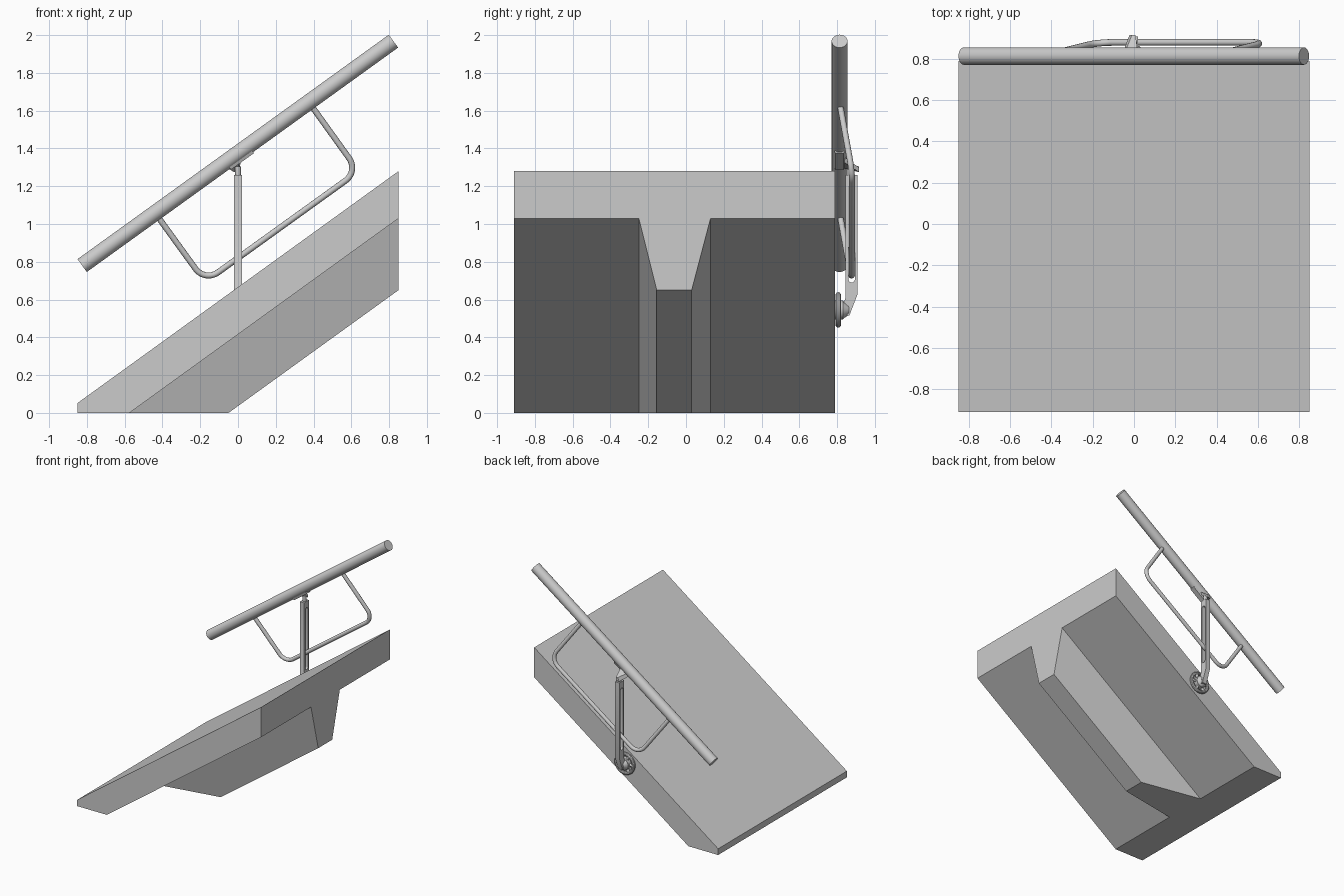
import bpy, bmesh, math
from mathutils import Vector, Matrix

if "Cube" in bpy.data.objects:
    bpy.data.objects.remove(bpy.data.objects["Cube"])

SLOPE = 0.721
ANG = math.atan(SLOPE)


def activate(ob):
    bpy.ops.object.select_all(action='DESELECT')
    ob.select_set(True)
    bpy.context.view_layer.objects.active = ob


def smooth(ob, deg=35):
    activate(ob)
    bpy.ops.object.shade_smooth_by_angle(angle=math.radians(deg))


def loft(name, a, b):
    """Closed solid between two matching rings of points."""
    me = bpy.data.meshes.new(name)
    n = len(a)
    faces = [tuple(range(n)), tuple(range(2 * n - 1, n - 1, -1))]
    faces += [(i, i + n, (i + 1) % n + n, (i + 1) % n) for i in range(n)]
    me.from_pydata(list(a) + list(b), [], faces)
    bm = bmesh.new()
    bm.from_mesh(me)
    bmesh.ops.recalc_face_normals(bm, faces=bm.faces)
    bm.to_mesh(me)
    bm.free()
    ob = bpy.data.objects.new(name, me)
    bpy.context.collection.objects.link(ob)
    return ob


def rod(name, p, q, r, sides=32, r2=None):
    p, q = Vector(p), Vector(q)
    d = q - p
    bm = bmesh.new()
    bmesh.ops.create_cone(bm, cap_ends=True, segments=sides, radius1=r,
                          radius2=r if r2 is None else r2, depth=d.length)
    rot = d.to_track_quat('Z', 'Y').to_matrix().to_4x4()
    bm.transform(Matrix.Translation((p + q) / 2) @ rot)
    me = bpy.data.meshes.new(name)
    bm.to_mesh(me)
    bm.free()
    ob = bpy.data.objects.new(name, me)
    bpy.context.collection.objects.link(ob)
    smooth(ob)
    return ob


def curve(name, splines, dims, cyclic, **settings):
    cu = bpy.data.curves.new(name, 'CURVE')
    cu.dimensions = dims
    for pts in splines:
        s = cu.splines.new('POLY')
        s.points.add(len(pts) - 1)
        for sp, p in zip(s.points, pts):
            sp.co = (*p, 1)
        s.use_cyclic_u = cyclic
    for k, v in settings.items():
        setattr(cu, k, v)
    ob = bpy.data.objects.new(name, cu)
    bpy.context.collection.objects.link(ob)
    return ob


def to_mesh(ob):
    activate(ob)
    bpy.ops.object.convert(target='MESH')
    smooth(bpy.context.object)


def fillet(a, b, c, dist, n=10):
    """Rounded corner at b, as a circular arc starting dist away from it."""
    a, b, c = map(Vector, (a, b, c))
    u, v = (a - b).normalized(), (c - b).normalized()
    half = u.angle(v) / 2
    bis = (u + v).normalized()
    centre = b + bis * dist / math.cos(half)
    s, e = b + u * dist - centre, b + v * dist - centre
    tot = s.angle(e)
    return [centre + (s * math.sin(tot * (1 - i / n)) + e * math.sin(tot * i / n)) / math.sin(tot)
            for i in range(n + 1)]


# Sloping slab
slab = [(-.85, 0), (-.575, 0), (.85, 1.03), (.85, 1.28), (-.85, .052)]
loft("ramp_slab", [(x, -.91, z) for x, z in slab], [(x, .79, z) for x, z in slab])

# Tapered stringer beam under the slab, cut level with the ground
ys = [-.25, -.155, .03, .13]
loft("stringer_beam",
     [(.85, y, z) for y, z in zip(ys, (1.03, .65, .65, 1.03))],
     [(x, y, 0) for y, x in zip(ys, (-.575, -.05, -.05, -.575))])

# Handrail bar
rod("handrail_bar", (-.825, .813, .78), (.823, .813, 1.968), .042)

# Bent lower rod
corners = [(-.44, .813, 1.06), (-.175, .879, .694), (.638, .879, 1.279), (.375, .813, 1.645)]
path = [corners[0]] + fillet(*corners[:3], .085) + fillet(*corners[1:], .085) + [corners[3]]
to_mesh(curve("lower_rod", [path], '3D', False,
              bevel_depth=.016, bevel_resolution=4, use_fill_caps=True))

# Slotted post that leans in to the wall mount
outline = [(.845, 1.26), (.907, 1.26), (.907, .625), (.865, .515),
           (.83, .515), (.83, .57), (.845, .61)]
slot = [(.877 + .017 * math.cos(t), zc + .017 * math.sin(t))
        for zc, t0 in ((1.19, 0), (.707, math.pi))
        for t in [t0 + math.pi * i / 8 for i in range(9)]]
post = curve("slotted_post", [[(y, z, 0) for y, z in outline], [(y, z, 0) for y, z in slot]],
             '2D', True, extrude=.02, fill_mode='BOTH')
post.rotation_euler = (math.pi / 2, 0, math.pi / 2)
to_mesh(post)

# Neck pin and wedge-shaped bracket arm
rod("neck_pin", (0, .877, 1.25), (0, .877, 1.305), .015, 20)
loft("bracket_arm",
     [(-.022, .915, 1.275), (.006, .915, 1.275), (.008, .915, 1.30), (-.01, .915, 1.305)],
     [(-.06, .815, 1.30), (.0, .815, 1.34), (.02, .815, 1.37), (-.05, .815, 1.325)])

# Saddle plate under the bar
m = Matrix.Translation((-.005, .813, 1.371)) @ Matrix.Rotation(-ANG, 4, 'Y')
prof = [(-.028, -.034), (.028, -.034), (.022, -.049), (-.022, -.049)]
loft("saddle_plate", [m @ Vector((-.075, y, z)) for y, z in prof],
     [m @ Vector((.075, y, z)) for y, z in prof])

# Wall mount: ring, hub, domed cap and spokes
ZC = .545
bpy.ops.mesh.primitive_torus_add(location=(0, .806, ZC), rotation=(math.pi / 2, 0, 0),
                                 major_radius=.08, minor_radius=.014,
                                 major_segments=40, minor_segments=10)
bpy.context.object.name = "mount_ring"
smooth(bpy.context.object)
rod("mount_hub", (0, .788, ZC), (0, .832, ZC), .05)
rod("mount_cap", (0, .832, ZC), (0, .862, ZC), .047, r2=.026)
for i in range(6):
    a = i * math.pi / 3
    c, s = math.cos(a), math.sin(a)
    rod(f"mount_spoke_{i + 1}", (.04 * c, .808, ZC + .04 * s),
        (.08 * c, .808, ZC + .08 * s), .012, 12)
